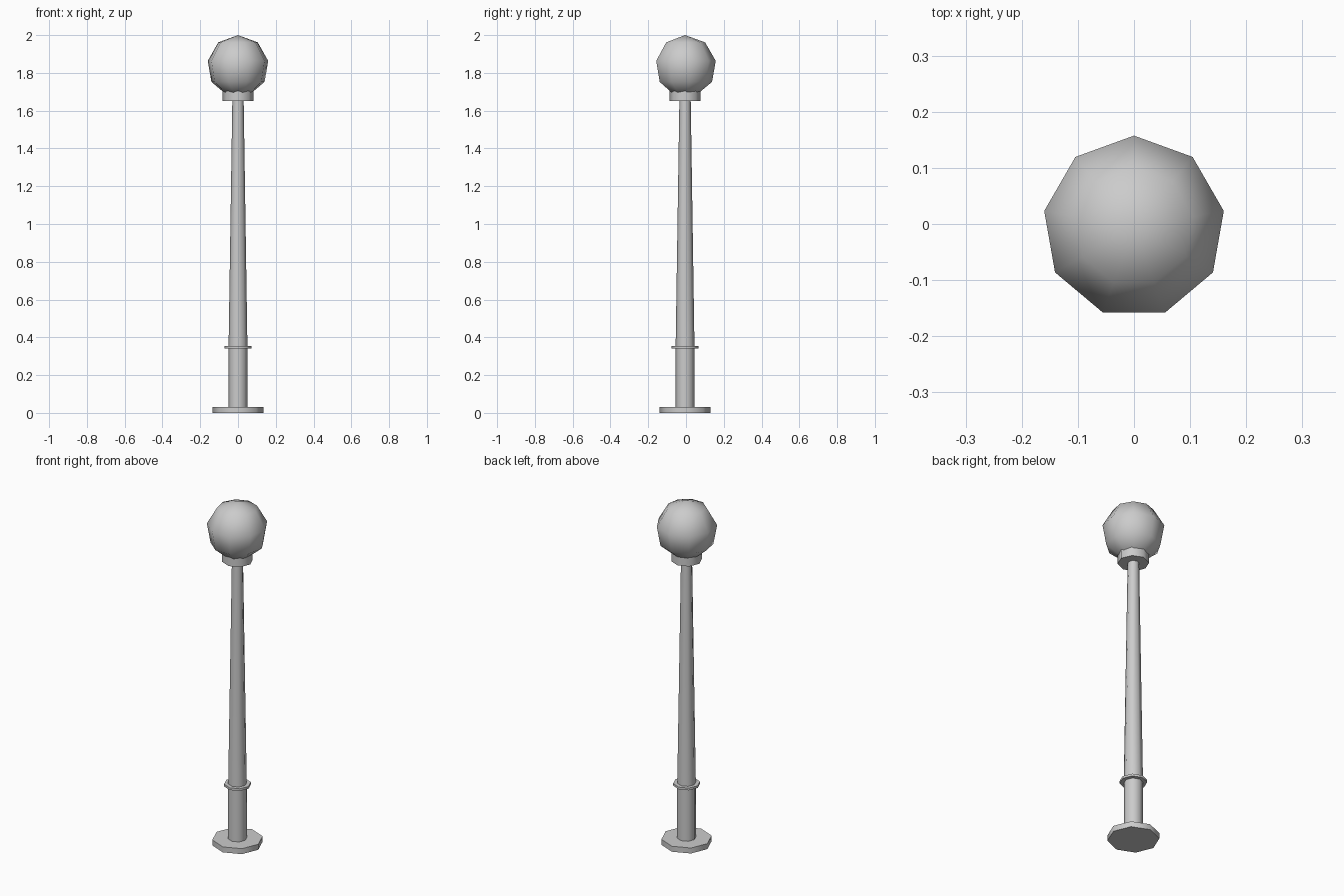
import bpy, bmesh
from math import sin, cos, radians, tau

if "Cube" in bpy.data.objects:
    bpy.data.objects.remove(bpy.data.objects["Cube"])

AXIS_Y = -0.005  # nine-sided globe is asymmetric, so the axis sits slightly off centre


def lathe(name, profile, sides):
    """Revolve (radius, z) points about the post axis; radius 0 makes a pole."""
    bm = bmesh.new()
    rings = []
    for r, z in profile:
        if r == 0:
            rings.append([bm.verts.new((0, 0, z))] * sides)
        else:
            rings.append([bm.verts.new((r * cos(radians(90) + tau * i / sides),
                                        r * sin(radians(90) + tau * i / sides), z))
                          for i in range(sides)])
    for a, b in zip(rings, rings[1:]):
        for i in range(sides):
            j = (i + 1) % sides
            bm.faces.new(list(dict.fromkeys((a[i], a[j], b[j], b[i]))))
    # Cap open ends
    for ring in (rings[0], rings[-1]):
        if ring[0] is not ring[1]:
            bm.faces.new(ring)
    bmesh.ops.recalc_face_normals(bm, faces=bm.faces)
    mesh = bpy.data.meshes.new(name)
    bm.to_mesh(mesh)
    bm.free()
    obj = bpy.data.objects.new(name, mesh)
    obj.location.y = AXIS_Y
    bpy.context.collection.objects.link(obj)
    bpy.ops.object.select_all(action='DESELECT')
    obj.select_set(True)
    bpy.context.view_layer.objects.active = obj
    bpy.ops.object.shade_smooth_by_angle(angle=radians(50))
    return obj


# Foot plate, straight lower post, trim ring, tapered pole and lamp collar
lathe("foot_plate", [(0.135, 0), (0.135, 0.032)], 8)
lathe("lower_post", [(0.05, 0.03), (0.05, 0.345)], 8)
lathe("trim_ring", [(0.072, 0.34), (0.072, 0.353)], 8)
lathe("tapered_pole", [(0.05, 0.345), (0.03, 1.655)], 8)
lathe("lamp_collar", [(0.082, 1.652), (0.082, 1.712)], 8)

# Globe: coarse sphere in 40 degree steps, its open end seated in the collar
R, ZC = 0.165, 1.835
globe = [(R * sin(radians(a)), ZC + R * cos(radians(a))) for a in (160, 120, 80, 40)]
lathe("lamp_globe", globe + [(0, ZC + R)], 9)
